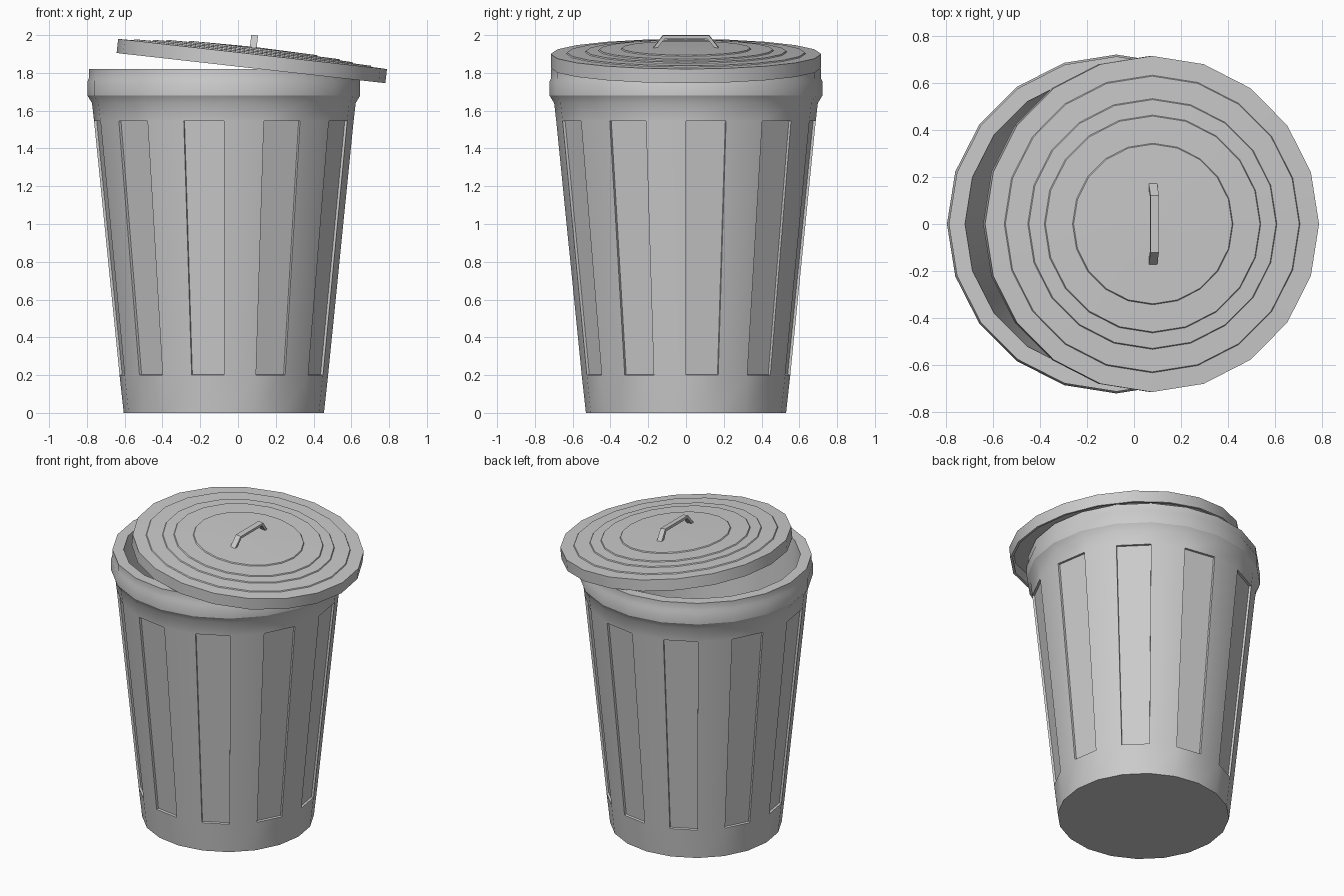
import bpy, bmesh, math
from mathutils import Matrix

if "Cube" in bpy.data.objects:
    bpy.data.objects.remove(bpy.data.objects["Cube"])

SIDES = 20
BIN_X, LID_X, LID_Z = -0.075, 0.077, 1.90
TILT = math.radians(6.4)


def finish(name, bm, matrix, smooth=True):
    me = bpy.data.meshes.new(name)
    bm.to_mesh(me)
    bm.free()
    ob = bpy.data.objects.new(name, me)
    bpy.context.collection.objects.link(ob)
    ob.matrix_world = matrix
    if smooth:
        bpy.ops.object.select_all(action='DESELECT')
        ob.select_set(True)
        bpy.context.view_layer.objects.active = ob
        bpy.ops.object.shade_smooth_by_angle(angle=math.radians(25))
    return ob


def lathe(profile):
    """Spin (radius, z) points about z; returns the bmesh and its bands of faces."""
    bm = bmesh.new()
    rings = [[bm.verts.new((r * math.cos(2 * math.pi * i / SIDES),
                            r * math.sin(2 * math.pi * i / SIDES), z))
              for i in range(SIDES)] for r, z in profile]
    bands = []
    for a, b in zip(rings, rings[1:]):
        bands.append([bm.faces.new((a[i], a[(i + 1) % SIDES], b[(i + 1) % SIDES], b[i]))
                      for i in range(SIDES)])
    bm.faces.new(rings[0][::-1])
    bm.faces.new(rings[-1])
    bm.normal_update()
    return bm, bands


# Bin: outer wall, bulging rim band, flat lip, hollow inside
bm, bands = lathe([(0.53, 0), (0.552, 0.2), (0.687, 1.545), (0.698, 1.64),
                   (0.722, 1.68), (0.722, 1.755), (0.714, 1.772), (0.714, 1.82),
                   (0.645, 1.82), (0.632, 1.64), (0.48, 0.06)])
# Recessed panels on every other side
bmesh.ops.inset_individual(bm, faces=bands[1][::2], thickness=0.002,
                           depth=-0.014, use_even_offset=True)
finish("bin_body", bm, Matrix.Translation((BIN_X, 0, 0)))

# Lid: shallow skirt with a stepped, slightly domed top
profile = [(0.695, -0.01), (0.70, -0.075), (0.716, -0.075), (0.716, 0)]
z = 0.0
for r in (0.63, 0.53, 0.46, 0.34):
    profile += [(r + 0.004, z + 0.002), (r, z + 0.008)]
    z += 0.008
profile.append((0.02, 0.038))
lid_matrix = Matrix.Translation((LID_X, 0, LID_Z)) @ Matrix.Rotation(TILT, 4, 'Y')
bm, _ = lathe(profile)
finish("lid", bm, lid_matrix)

# Handle: bent flat strap across the lid
outer = [(-0.18, 0.025), (-0.122, 0.1), (0.122, 0.1), (0.18, 0.025)]
inner = [(0.158, 0.025), (0.113, 0.083), (-0.113, 0.083), (-0.158, 0.025)]
bm = bmesh.new()
face = bm.faces.new([bm.verts.new((-0.018, y, h)) for y, h in outer + inner])
ext = bmesh.ops.extrude_face_region(bm, geom=[face])
bmesh.ops.translate(bm, vec=(0.036, 0, 0),
                    verts=[v for v in ext["geom"] if isinstance(v, bmesh.types.BMVert)])
bmesh.ops.recalc_face_normals(bm, faces=bm.faces)
finish("lid_handle", bm, lid_matrix, smooth=False)
